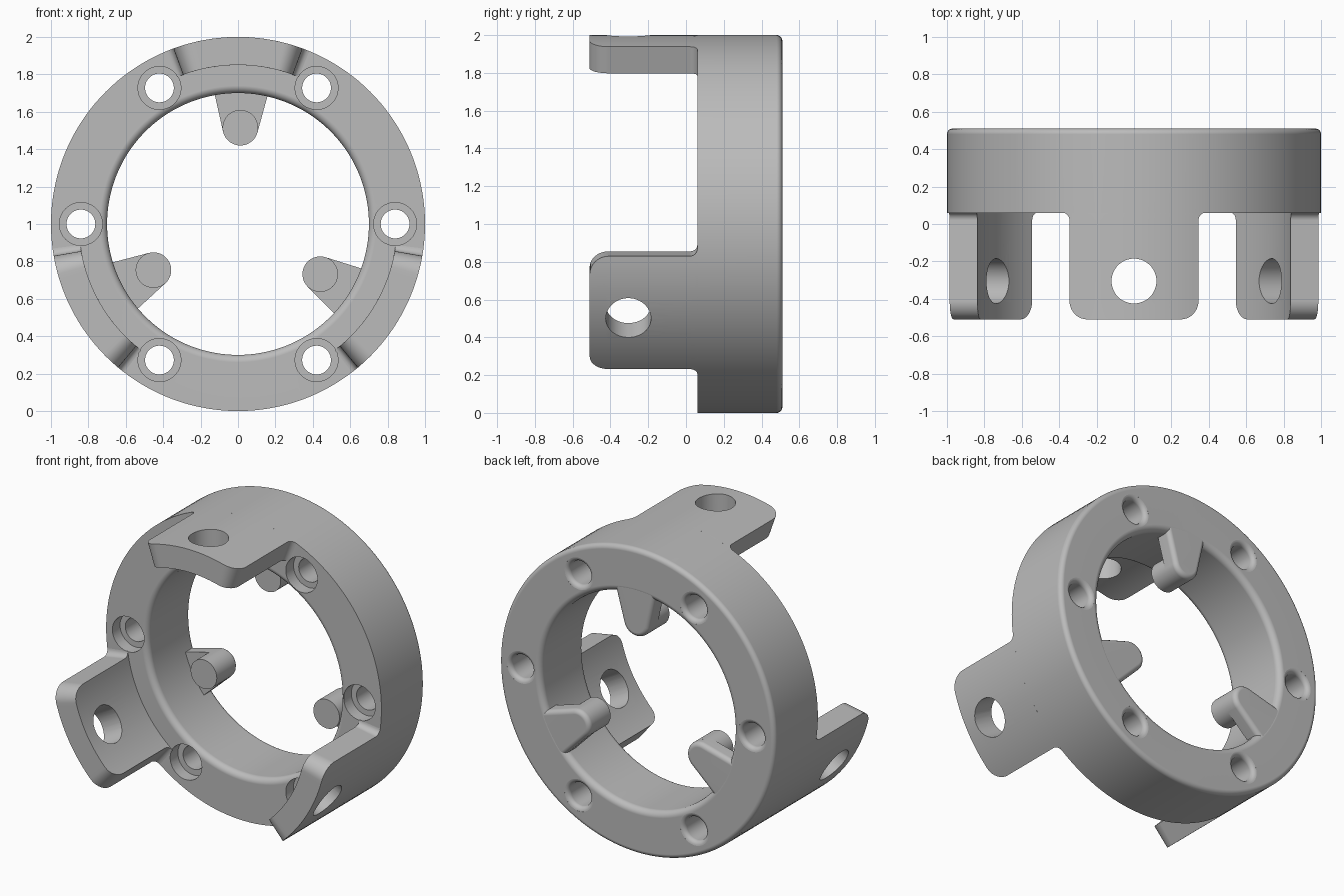
import bpy, bmesh
from math import sin, cos, pi, radians, tan, asin
from mathutils import Matrix, Vector

cube = bpy.data.objects.get("Cube")
if cube:
    bpy.data.objects.remove(cube, do_unlink=True)

grey = bpy.data.materials.new("plain grey")
grey.use_nodes = True
grey.diffuse_color = (0.5, 0.5, 0.5, 1)
grey.node_tree.nodes["Principled BSDF"].inputs["Base Color"].default_value = (0.5, 0.5, 0.5, 1)

FRONT, MID, BACK = -0.51, 0.06, 0.51   # tab tips, ring front, ring back
OUTER, BORE = 1.0, 0.70
CENTRE = Matrix.Translation((0, 0, 1))


def arc(cx, cy, r, a0, a1, n=8):
    """Points along an arc, angles in degrees."""
    angles = [radians(a0 + (a1 - a0) * i / n) for i in range(n + 1)]
    return [(cx + r * cos(a), cy + r * sin(a)) for a in angles]


def make_object(name, bm):
    bmesh.ops.recalc_face_normals(bm, faces=bm.faces)
    mesh = bpy.data.meshes.new(name)
    bm.to_mesh(mesh)
    bm.free()
    mesh.materials.append(grey)
    obj = bpy.data.objects.new(name, mesh)
    bpy.context.collection.objects.link(obj)
    return obj


def lathe(bm, profile, steps, matrix, closed):
    """Spin (radius, y) points around the y axis, capping open ends."""
    rings = []
    for r, y in profile:
        rings.append([bm.verts.new(matrix @ Vector((r * sin(2 * pi * i / steps), y, r * cos(2 * pi * i / steps))))
                      for i in range(steps)])
    pairs = list(zip(rings, rings[1:]))
    if closed:
        pairs.append((rings[-1], rings[0]))
    else:
        bm.faces.new(rings[0])
        bm.faces.new(rings[-1])
    for a, b in pairs:
        for i in range(steps):
            j = (i + 1) % steps
            bm.faces.new((a[i], a[j], b[j], b[i]))


def cut(obj, cutter):
    mod = obj.modifiers.new("cut", "BOOLEAN")
    mod.operation, mod.solver, mod.object = "DIFFERENCE", "EXACT", cutter
    bpy.context.view_layer.objects.active = obj
    bpy.ops.object.modifier_apply(modifier=mod.name)
    bpy.data.objects.remove(cutter, do_unlink=True)


def finish(obj):
    """Smooth curved walls, keep hard edges and flat faces clean."""
    bpy.ops.object.select_all(action="DESELECT")
    obj.select_set(True)
    bpy.context.view_layer.objects.active = obj
    bpy.ops.object.shade_smooth_by_angle(angle=radians(30))
    obj.modifiers.new("weighted normals", "WEIGHTED_NORMAL").keep_sharp = True


def turn(degrees):
    return CENTRE @ Matrix.Rotation(radians(degrees), 4, "Y")


# Main ring: sharp front outer edge, rounded elsewhere
f, g = 0.04, 0.03
profile = [(OUTER, MID)] + arc(OUTER - g, BACK - g, g, 0, 90)
profile += arc(BORE + f, BACK - f, f, 90, 180) + arc(BORE + f, MID + f, f, 180, 270)
bm = bmesh.new()
lathe(bm, profile, 144, CENTRE, True)
ring = make_object("main_ring", bm)

# Six counterbored bolt holes with a flared back rim
hole = [(0.115, MID - 0.1), (0.115, MID + 0.08), (0.077, MID + 0.08)]
hole += arc(0.107, BACK - 0.03, 0.03, 180, 95, 6) + [(0.107, BACK + 0.05)]
bm = bmesh.new()
for k in range(6):
    lathe(bm, hole, 40, turn(30 + 60 * k) @ Matrix.Translation((0, 0, 0.84)), False)
cut(ring, make_object("bolt_hole_cutter", bm))
finish(ring)


def build_tab(name, matrix):
    """Curved plate with rounded front corners and filleted root."""
    half, corner, fillet, inner = asin(0.345), 0.10, 0.04, 0.85
    rows = [(y, w) for w, y in arc(half - corner, FRONT + corner, corner, -90, 0, 10)]
    rows += [(y, w) for w, y in arc(half + fillet, MID - fillet, fillet, 180, 90, 6)]
    n = 20
    bm = bmesh.new()
    grid = {}
    for i, (y, w) in enumerate(rows):
        for j in range(n + 1):
            a = w * (2 * j / n - 1)
            for s, r in enumerate((inner, OUTER)):
                grid[i, j, s] = bm.verts.new(matrix @ Vector((r * sin(a), y, r * cos(a))))

    def quad(*keys):
        bm.faces.new([grid[k] for k in keys])
    last = len(rows) - 1
    for i in range(last):
        for j in range(n):
            for s in (0, 1):
                quad((i, j, s), (i + 1, j, s), (i + 1, j + 1, s), (i, j + 1, s))
        for j in (0, n):
            quad((i, j, 0), (i + 1, j, 0), (i + 1, j, 1), (i, j, 1))
    for i in (0, last):
        for j in range(n):
            quad((i, j, 0), (i, j + 1, 0), (i, j + 1, 1), (i, j, 1))
    tab = make_object(name, bm)
    # Radial mounting hole
    bm = bmesh.new()
    bmesh.ops.create_cone(bm, cap_ends=True, segments=48, radius1=0.12, radius2=0.12, depth=0.6,
                          matrix=matrix @ Matrix.Translation((0, -0.305, 0.92)))
    cut(tab, make_object("tab_hole_cutter", bm))
    finish(tab)


def build_lug(name, matrix):
    """Tapered plate pointing inward, flush with the ring back."""
    r, tip, base, slope = 0.095, 0.515, 0.742, 14
    outline = arc(0, tip, r, -180 + slope, -slope, 20)
    x, z = outline[-1]
    wide = x + (base - z) * tan(radians(slope))
    outline += [(wide, base), (-wide, base)]
    bm = bmesh.new()
    front = [bm.verts.new((x, 0.41, z)) for x, z in outline]
    back = [bm.verts.new((x, BACK - 0.001, z)) for x, z in outline]
    bm.faces.new(front)
    bm.faces.new(back)
    for i in range(len(outline)):
        j = (i + 1) % len(outline)
        bm.faces.new((front[i], front[j], back[j], back[i]))
    bmesh.ops.recalc_face_normals(bm, faces=bm.faces)
    # Round the back rim, leaving the root edge square
    rim = [e for e in bm.edges if all(v in back for v in e.verts)
           and not all(v.co.z > base - 0.001 for v in e.verts)]
    bmesh.ops.bevel(bm, geom=rim, offset=0.03, segments=4, profile=0.5, affect="EDGES")
    bm.transform(matrix)
    finish(make_object(name, bm))
    # Round pin reaching forward from the lug tip
    bm = bmesh.new()
    lathe(bm, [(r, 0.29), (r, 0.45)], 48, matrix @ Matrix.Translation((0, 0, tip)), False)
    finish(make_object(name.replace("lug", "pin"), bm))


for side, angle in (("top", 0), ("left", 120), ("right", 240)):
    build_tab(side + "_mounting_tab", turn(angle))
    build_lug(side + "_lug", turn(angle + 1.4))
